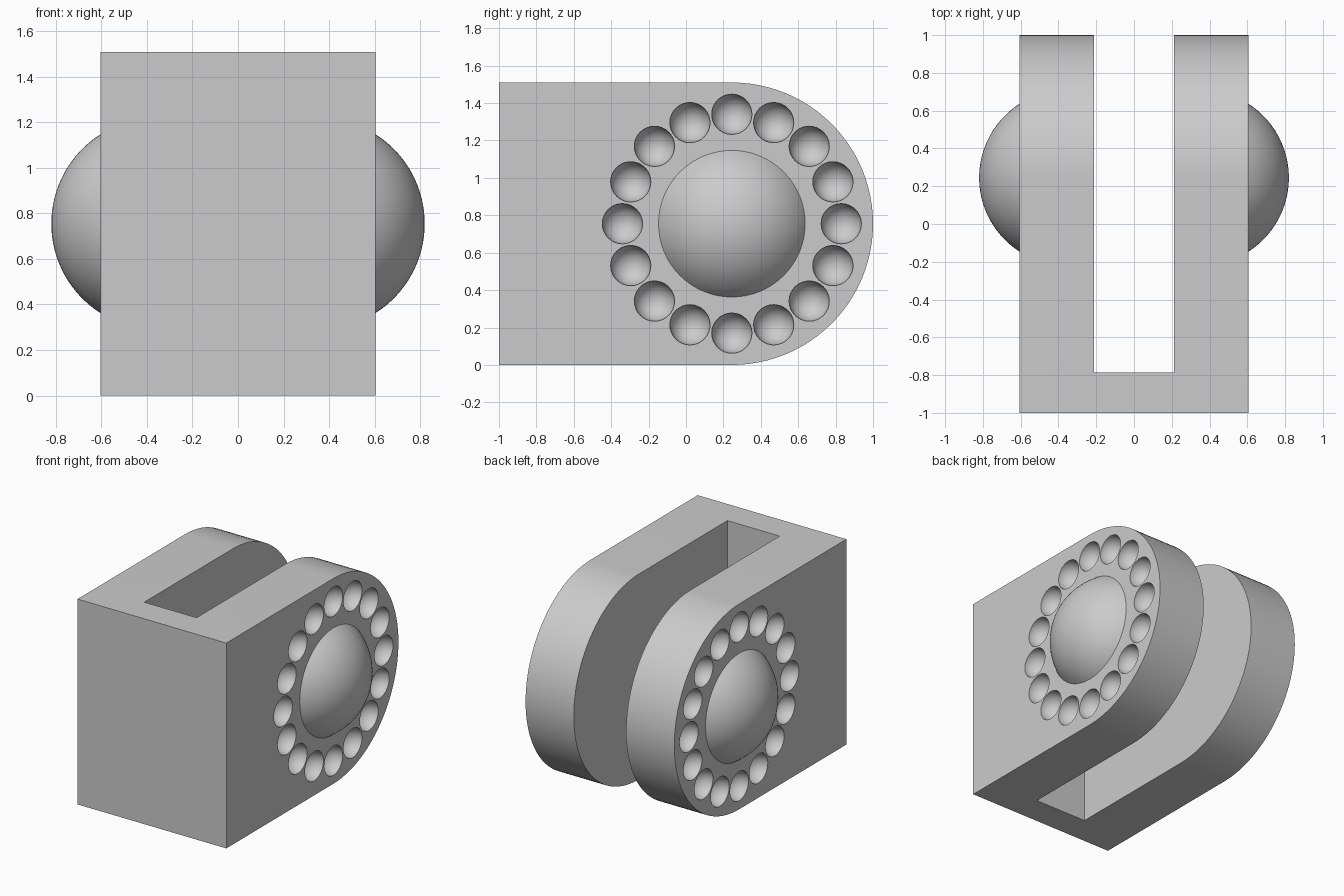
import bpy, bmesh
from math import sin, cos, pi, asin, radians
from mathutils import Matrix, Vector

old = bpy.data.objects.get("Cube")
if old:
    bpy.data.objects.remove(old)

HALF_W, RADIUS = 0.605, 0.755      # body half width, rounded end radius
AXIS_Y, AXIS_Z = 0.245, 0.755      # axis of the rounded end
SLOT_HALF, SLOT_FRONT = 0.213, -0.785

grey = bpy.data.materials.new("plain grey")
grey.use_nodes = True
colour = (0.6, 0.6, 0.6, 1)
grey.diffuse_color = colour
grey.node_tree.nodes["Principled BSDF"].inputs["Base Color"].default_value = colour


def make_object(name, bm):
    bmesh.ops.recalc_face_normals(bm, faces=bm.faces)
    mesh = bpy.data.meshes.new(name)
    bm.to_mesh(mesh)
    bm.free()
    mesh.materials.append(grey)
    obj = bpy.data.objects.new(name, mesh)
    bpy.context.collection.objects.link(obj)
    return obj


def activate(obj):
    bpy.ops.object.select_all(action='DESELECT')
    obj.select_set(True)
    bpy.context.view_layer.objects.active = obj


def cut(obj, cutter):
    mod = obj.modifiers.new("cut", 'BOOLEAN')
    mod.operation, mod.solver, mod.object = 'DIFFERENCE', 'EXACT', cutter
    activate(obj)
    bpy.ops.object.modifier_apply(modifier=mod.name)
    bpy.data.objects.remove(cutter)


# Body: side profile with a half-round back, extruded across the width
bm = bmesh.new()
steps = 48
profile = [(-1, 2 * RADIUS), (-1, 0)]
for i in range(steps + 1):
    a = -pi / 2 + pi * i / steps
    profile.append((AXIS_Y + RADIUS * cos(a), AXIS_Z + RADIUS * sin(a)))
side = bm.faces.new([bm.verts.new((-HALF_W, y, z)) for y, z in profile])
new = bmesh.ops.extrude_face_region(bm, geom=[side])["geom"]
bmesh.ops.translate(bm, vec=(2 * HALF_W, 0, 0),
                    verts=[v for v in new if isinstance(v, bmesh.types.BMVert)])
body = make_object("forked_body", bm)

# Slot through the back, leaving two arms
bm = bmesh.new()
bmesh.ops.create_cube(bm, size=1, matrix=Matrix.LocRotScale(
    Vector((0, SLOT_FRONT + 1.5, AXIS_Z)), None, Vector((2 * SLOT_HALF, 3, 3))))
cut(body, make_object("slot_cutter", bm))

# Ring of round dents on both outer sides
bm = bmesh.new()
for sx in (-1, 1):
    for i in range(16):
        a = 2 * pi * i / 16
        centre = (sx * HALF_W, AXIS_Y + 0.585 * cos(a), AXIS_Z + 0.585 * sin(a))
        bmesh.ops.create_uvsphere(
            bm, u_segments=32, v_segments=17, radius=0.108,
            matrix=Matrix.Translation(centre) @ Matrix.Rotation(pi / 2, 4, 'Y'))
cut(body, make_object("dent_cutter", bm))
activate(body)
bpy.ops.object.shade_smooth_by_angle(angle=radians(30))

# Domes: spherical caps spun about the x axis
BASE, HEIGHT = 0.392, 0.215
ball = (BASE ** 2 + HEIGHT ** 2) / (2 * HEIGHT)
reach = asin(BASE / ball)
for name, sx in (("left_dome", 1), ("right_dome", -1)):
    bm = bmesh.new()
    verts = []
    for i in range(17):
        t = reach * i / 16
        x = HALF_W + HEIGHT - ball * (1 - cos(t))
        verts.append(bm.verts.new((sx * x, AXIS_Y, AXIS_Z + ball * sin(t))))
    edges = [bm.edges.new(pair) for pair in zip(verts, verts[1:])]
    bmesh.ops.spin(bm, geom=verts + edges, cent=(0, AXIS_Y, AXIS_Z), axis=(1, 0, 0),
                   angle=2 * pi, steps=64, use_duplicate=False)
    bmesh.ops.remove_doubles(bm, verts=bm.verts, dist=0.0005)
    rim = [e for e in bm.edges if e.is_boundary]
    bmesh.ops.contextual_create(bm, geom=rim)
    dome = make_object(name, bm)
    activate(dome)
    bpy.ops.object.shade_smooth_by_angle(angle=radians(30))
